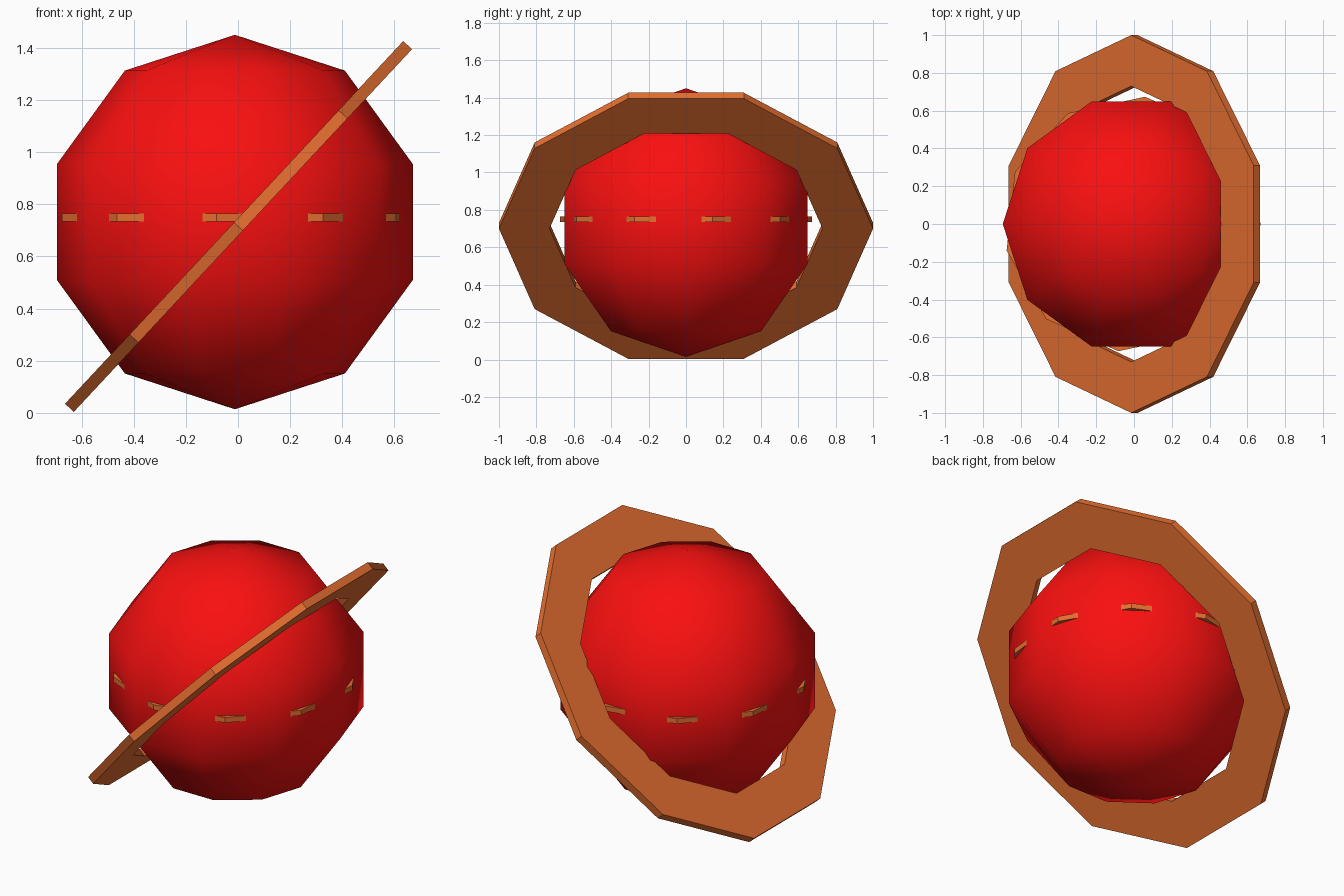
import bpy, bmesh
from math import sin, cos, radians, pi

if "Cube" in bpy.data.objects:
    bpy.data.objects.remove(bpy.data.objects["Cube"])

SIDES = 10


def material(name, colour):
    m = bpy.data.materials.new(name)
    m.diffuse_color = (*colour, 1)
    m.use_nodes = True
    m.node_tree.nodes["Principled BSDF"].inputs["Base Color"].default_value = m.diffuse_color
    return m


red = material("red", (0.95, 0.005, 0.005))
orange = material("orange", (0.8, 0.16, 0.03))


def flat_ring(name, outer, inner, thick, start, loc, tilt=0):
    """Flat washer with a rectangular section and SIDES sides."""
    bm = bmesh.new()
    profile = [(outer, -thick / 2), (outer, thick / 2), (inner, thick / 2), (inner, -thick / 2)]
    loops = []
    for i in range(SIDES):
        a = radians(start) + 2 * pi * i / SIDES
        loops.append([bm.verts.new((r * cos(a), r * sin(a), z)) for r, z in profile])
    for i in range(SIDES):
        p, q = loops[i], loops[(i + 1) % SIDES]
        for k in range(4):
            n = (k + 1) % 4
            bm.faces.new((p[k], q[k], q[n], p[n]))
    bmesh.ops.recalc_face_normals(bm, faces=bm.faces)
    me = bpy.data.meshes.new(name)
    bm.to_mesh(me)
    bm.free()
    me.materials.append(orange)
    ob = bpy.data.objects.new(name, me)
    bpy.context.collection.objects.link(ob)
    ob.location = loc
    ob.rotation_euler.y = radians(tilt)
    return ob


# Planet: low-poly ball, smooth shaded, a corner towards +y
bpy.ops.mesh.primitive_uv_sphere_add(segments=SIDES, ring_count=5, radius=0.718,
                                     location=(-0.012, 0, 0.732), rotation=(0, 0, radians(90)))
planet = bpy.context.object
planet.name = "planet"
planet.data.materials.append(red)
bpy.ops.object.shade_smooth()

# Large tilted ring
flat_ring("tilted_ring", 1.0, 0.73, 0.046, 90, (0.002, 0, 0.715), -47)

# Small level ring, only its corners poke out of the planet
flat_ring("equator_ring", 0.677, 0.494, 0.031, 12, (-0.012, 0, 0.75))
